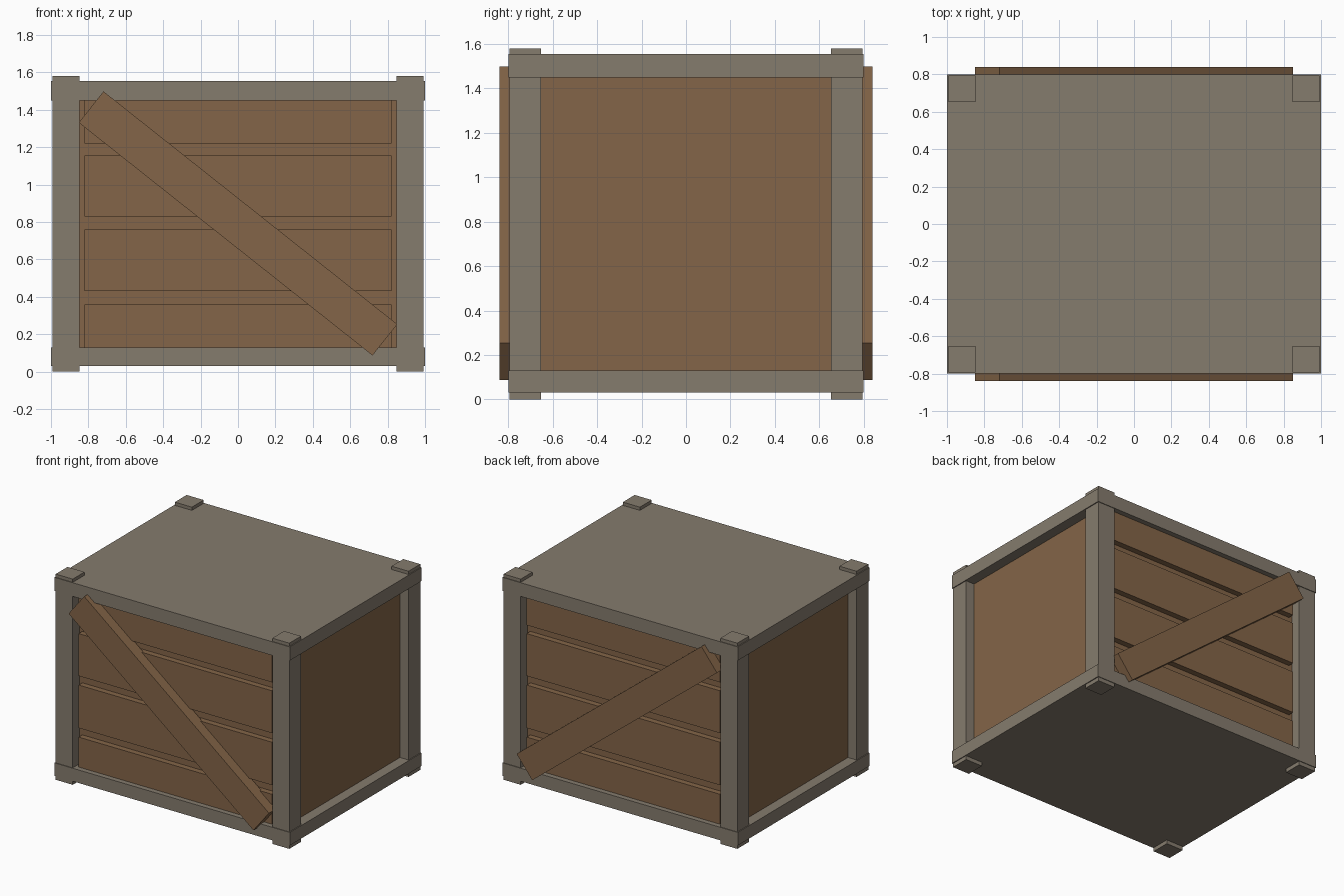
import bpy
import math

cube = bpy.data.objects.get("Cube")
if cube:
    bpy.data.objects.remove(cube, do_unlink=True)


def material(name, rgb):
    mat = bpy.data.materials.new(name)
    mat.use_nodes = True
    mat.diffuse_color = (*rgb, 1)
    mat.node_tree.nodes["Principled BSDF"].inputs["Base Color"].default_value = (*rgb, 1)
    return mat


wood = material("brown wood", (0.23, 0.13, 0.065))
frame = material("grey frame", (0.235, 0.2, 0.155))


def box(name, low, high, mat):
    """Flat-sided box between two opposite corners."""
    bpy.ops.mesh.primitive_cube_add(size=1)
    obj = bpy.context.object
    obj.name = name
    obj.location = [(a + b) / 2 for a, b in zip(low, high)]
    obj.scale = [b - a for a, b in zip(low, high)]
    obj.data.materials.append(mat)
    return obj


# Recessed wooden body
box("crate_body", (-0.92, -0.715, 0.1), (0.92, 0.715, 1.48), wood)

# Lid and base slabs
box("base_slab", (-1, -0.8, 0.03), (1, 0.8, 0.13), frame)
box("lid_slab", (-1, -0.8, 1.45), (1, 0.8, 1.555), frame)

# Corner posts, poking out above the lid and below the base as feet
for sx, x_name in ((-1, "right"), (1, "left")):
    for sy, y_name in ((-1, "front"), (1, "back")):
        xs = sorted((sx * 0.848, sx * 0.993))
        ys = sorted((sy * 0.652, sy * 0.795))
        box(f"{y_name}_{x_name}_post", (xs[0], ys[0], 0), (xs[1], ys[1], 1.58), frame)

# Horizontal planks and a diagonal brace on the front and back
plank_heights = ((0.13, 0.36), (0.43, 0.76), (0.83, 1.155), (1.22, 1.45))
for side, name in ((-1, "front"), (1, "back")):
    ys = sorted((side * 0.7, side * 0.76))
    for number, (bottom, top) in enumerate(plank_heights, 1):
        box(f"{name}_plank_{number}", (-0.822, ys[0], bottom), (0.822, ys[1], top), wood)
    ys = sorted((side * 0.745, side * 0.84))
    brace = box(f"{name}_diagonal_brace", (-1.002, ys[0], 0.686), (1.002, ys[1], 0.899), wood)
    brace.rotation_euler.y = math.radians(38.4)
